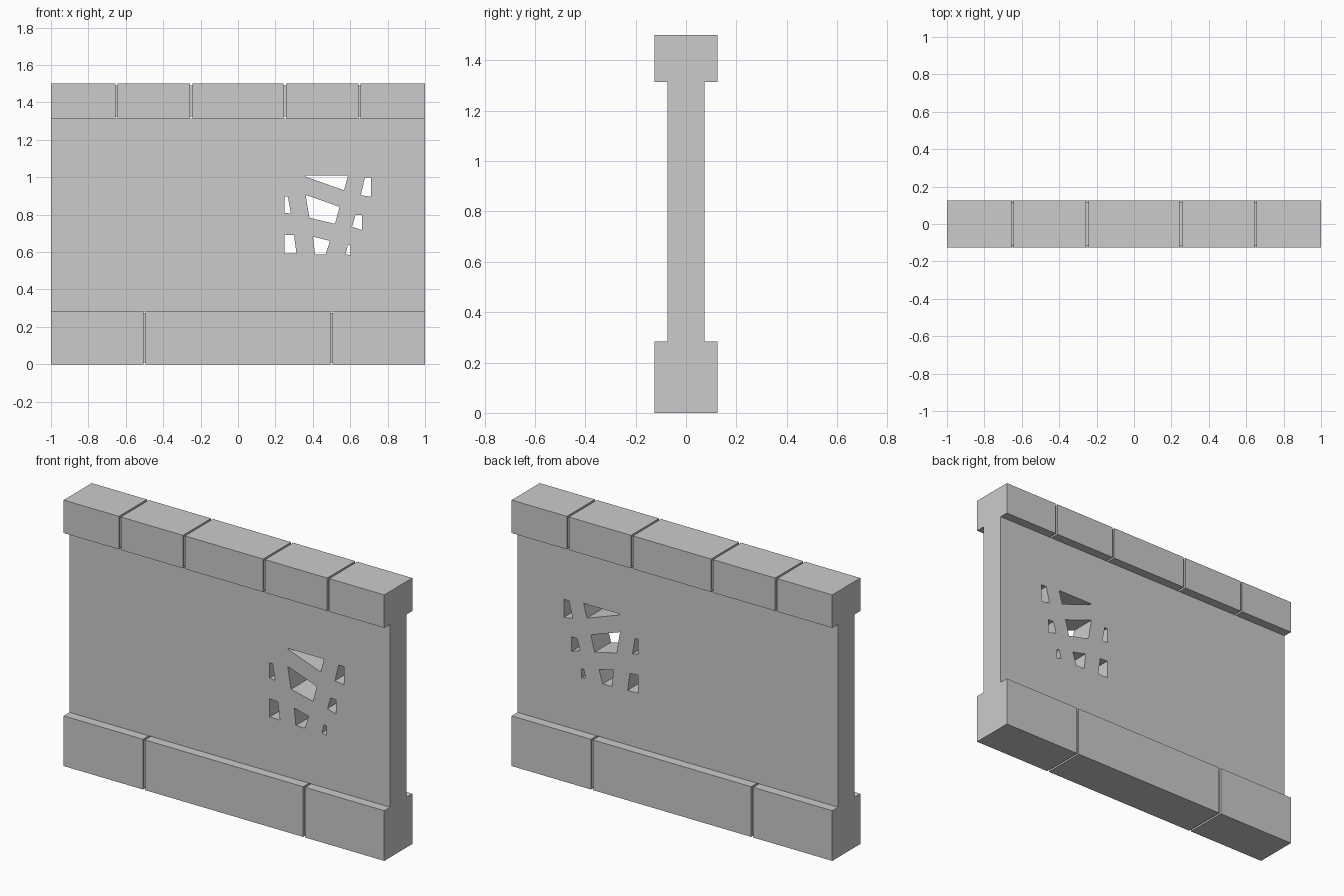
import bpy, bmesh, math

if "Cube" in bpy.data.objects:
    bpy.data.objects.remove(bpy.data.objects["Cube"])

HALF_DEPTH, WALL_HALF = 0.125, 0.073
Z_BASE, Z_CAP, Z_TOP = 0.283, 1.314, 1.5
GROOVE_HALF, GROOVE_DEPTH = 0.006, 0.01


def stone_course(name, z0, z1, joints):
    """Row of stones: a rectangular section lofted along x, sunk at each joint."""
    stations = [(-1, 0)]
    for j in joints:
        a, b = j - GROOVE_HALF, j + GROOVE_HALF
        stations += [(a, 0), (a, GROOVE_DEPTH), (b, GROOVE_DEPTH), (b, 0)]
    stations.append((1, 0))
    bm = bmesh.new()
    rings = []
    for x, d in stations:
        y = HALF_DEPTH - d
        rings.append([bm.verts.new(p) for p in (
            (x, -y, z0 + d), (x, y, z0 + d), (x, y, z1 - d), (x, -y, z1 - d))])
    for r, s in zip(rings, rings[1:]):
        for i in range(4):
            k = (i + 1) % 4
            bm.faces.new((r[i], r[k], s[k], s[i]))
    bm.faces.new(rings[0])
    bm.faces.new(rings[-1])
    bmesh.ops.recalc_face_normals(bm, faces=bm.faces)
    mesh = bpy.data.meshes.new(name)
    bm.to_mesh(mesh)
    bm.free()
    obj = bpy.data.objects.new(name, mesh)
    bpy.context.collection.objects.link(obj)


def pierced_panel(name, outlines, half):
    """Flat filled outline with openings, extruded to both sides, stood upright."""
    curve = bpy.data.curves.new(name, 'CURVE')
    curve.dimensions = '2D'
    curve.fill_mode = 'BOTH'
    curve.extrude = half
    for pts in outlines:
        sp = curve.splines.new('POLY')
        sp.points.add(len(pts) - 1)
        for p, (x, z) in zip(sp.points, pts):
            p.co = (x, z, 0, 1)
        sp.use_cyclic_u = True
    obj = bpy.data.objects.new(name, curve)
    bpy.context.collection.objects.link(obj)
    obj.rotation_euler.x = math.pi / 2
    bpy.context.view_layer.objects.active = obj
    obj.select_set(True)
    bpy.ops.object.convert(target='MESH')
    obj = bpy.context.object
    # Weld the caps to the rims
    bm = bmesh.new()
    bm.from_mesh(obj.data)
    bmesh.ops.remove_doubles(bm, verts=bm.verts, dist=0.0002)
    bmesh.ops.recalc_face_normals(bm, faces=bm.faces)
    for f in bm.faces:
        f.smooth = False
    bm.to_mesh(obj.data)
    bm.free()


# Stone rows at foot and top
stone_course("base_stones", 0, Z_BASE, (-0.5, 0.5))
stone_course("cap_stones", Z_CAP, Z_TOP, (-0.65, -0.25, 0.25, 0.65))

# Wall with its cluster of irregular openings
border = [(-1, Z_BASE), (1, Z_BASE), (1, Z_CAP), (-1, Z_CAP)]
openings = [
    [(.364, 1.008), (.588, 1.008), (.567, .93), (.364, 1.002)],
    [(.679, .998), (.711, .998), (.711, .896), (.656, .904)],
    [(.249, .896), (.267, .896), (.283, .805), (.249, .81)],
    [(.361, .906), (.543, .842), (.519, .751), (.382, .783)],
    [(.628, .799), (.663, .799), (.663, .717), (.61, .735)],
    [(.249, .693), (.299, .69), (.313, .591), (.249, .591)],
    [(.401, .682), (.492, .66), (.468, .586), (.412, .586)],
    [(.588, .639), (.602, .634), (.602, .583), (.575, .588)],
]
pierced_panel("wall_panel", [border] + openings, WALL_HALF)
